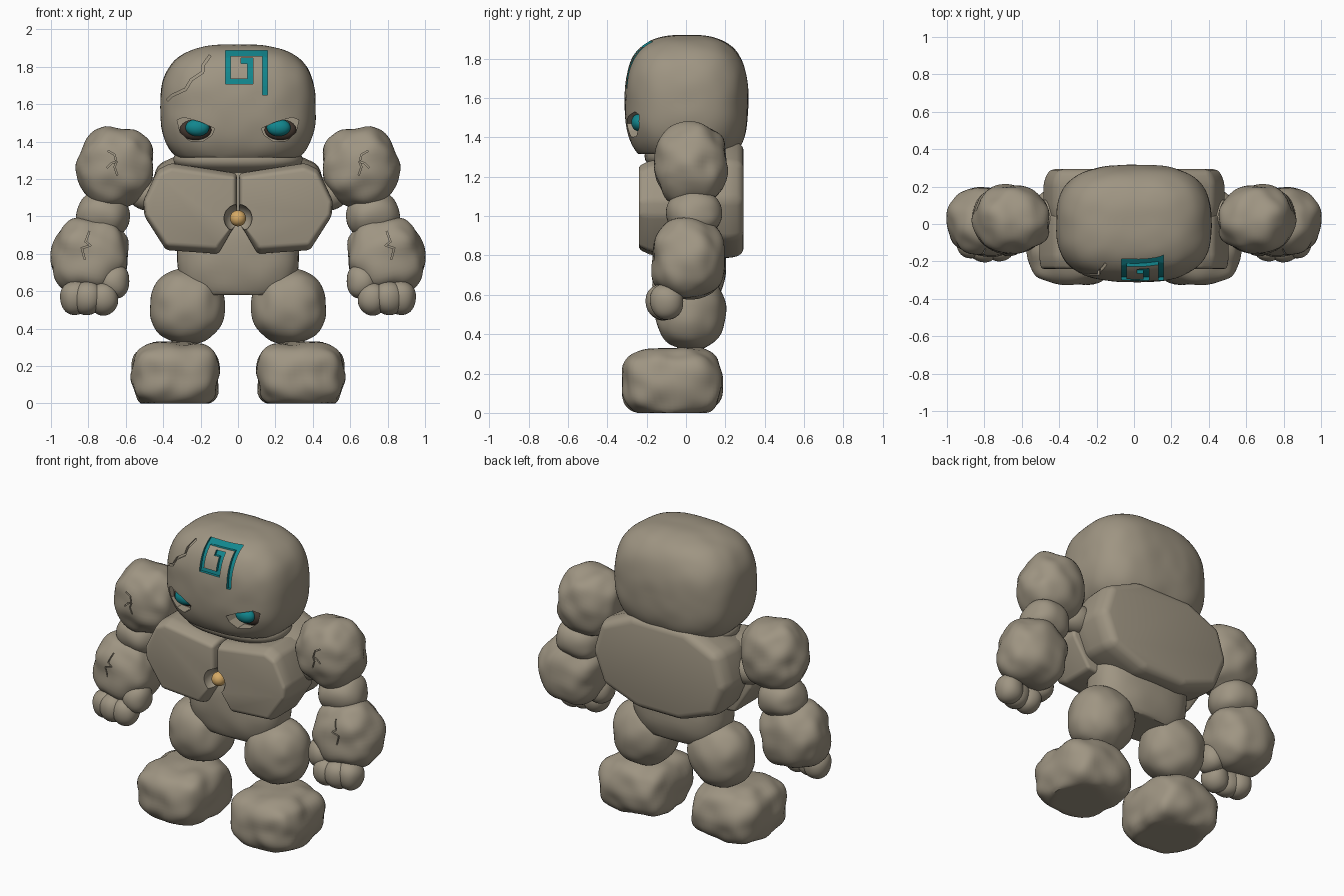
import bpy, bmesh, math
from mathutils import Vector, Matrix, noise
from mathutils.bvhtree import BVHTree

if "Cube" in bpy.data.objects:
    bpy.data.objects.remove(bpy.data.objects["Cube"])


def material(name, col):
    m = bpy.data.materials.new(name)
    m.diffuse_color = (*col, 1)
    m.use_nodes = True
    m.node_tree.nodes["Principled BSDF"].inputs["Base Color"].default_value = m.diffuse_color
    return m


STONE = material("stone", (0.345, 0.30, 0.225))
TEAL = material("teal", (0.006, 0.24, 0.27))
DARK = material("dark_brown", (0.06, 0.04, 0.03))
GOLD = material("gold", (0.67, 0.40, 0.13))


def finish(bm, name, mat):
    bmesh.ops.recalc_face_normals(bm, faces=bm.faces)
    me = bpy.data.meshes.new(name)
    bm.to_mesh(me)
    bm.free()
    me.materials.append(mat)
    ob = bpy.data.objects.new(name, me)
    bpy.context.collection.objects.link(ob)
    return ob


def activate(ob):
    bpy.ops.object.select_all(action='DESELECT')
    ob.select_set(True)
    bpy.context.view_layer.objects.active = ob


def smooth(ob, angle=35):
    activate(ob)
    bpy.ops.object.shade_smooth_by_angle(angle=math.radians(angle))


def mirror(ob):
    ob.modifiers.new("mirror", 'MIRROR').use_axis = (True, False, False)


def rock(name, c, half, p=2.3, rough=0.01, tilt=0, floor=None, mat=STONE, cuts=15, both=False):
    """Rounded boulder: a cube blown up to a superellipsoid with soft lumps."""
    bm = bmesh.new()
    bmesh.ops.create_cube(bm, size=2)
    bmesh.ops.subdivide_edges(bm, edges=bm.edges[:], cuts=cuts, use_grid_fill=True)
    rot = Matrix.Rotation(math.radians(tilt), 3, 'Y')
    for v in bm.verts:
        d = v.co / sum(abs(k) ** p for k in v.co) ** (1 / p)
        q = Vector(d[i] * half[i] for i in range(3))
        q += q.normalized() * rough * noise.noise(q * 9 + Vector(c) * 7)
        v.co = rot @ q + Vector(c)
        if floor is not None:
            v.co.z = max(v.co.z, floor)
    ob = finish(bm, name, mat)
    smooth(ob)
    if both:
        mirror(ob)
    return ob


def loft(name, outline, rings, centre, mat=STONE, bevel=0.0):
    """Front-view outline stacked along y; each ring is (y, x scale, z scale)."""
    bm = bmesh.new()
    cx, cz = centre
    loops = [[bm.verts.new((cx + (x - cx) * sx, y, cz + (z - cz) * sz)) for x, z in outline]
             for y, sx, sz in rings]
    n = len(outline)
    for a, b in zip(loops, loops[1:]):
        for i in range(n):
            bm.faces.new((a[i], a[(i + 1) % n], b[(i + 1) % n], b[i]))
    bm.faces.new(loops[0])
    bm.faces.new(loops[-1])
    if bevel:
        bmesh.ops.bevel(bm, geom=bm.edges[:], offset=bevel, segments=3, profile=0.5,
                        affect='EDGES', clamp_overlap=True)
    return finish(bm, name, mat)


def carve(ob, cutter):
    activate(ob)
    m = ob.modifiers.new("carve", 'BOOLEAN')
    m.object, m.operation, m.solver = cutter, 'DIFFERENCE', 'EXACT'
    m.material_mode = 'TRANSFER'
    bpy.ops.object.modifier_apply(modifier=m.name)
    bpy.data.objects.remove(cutter)


def groove(ob, path, width, depth, mat=STONE):
    """Carve a channel along a front-view path, its floor following the surface."""
    src = bmesh.new()
    src.from_mesh(ob.data)
    tree = BVHTree.FromBMesh(src)
    src.free()
    pts = [Vector(p) for p in path]
    dirs = [(b - a).normalized() for a, b in zip(pts, pts[1:])]
    samples = []
    for i, a in enumerate(pts):
        d0, d1 = dirs[max(i - 1, 0)], dirs[min(i, len(dirs) - 1)]
        t = (d0 + d1).normalized()
        samples.append((a, Vector((-t.y, t.x)) / max(t.dot(d1), 0.5)))
        if i < len(dirs):
            n = max(1, int((pts[i + 1] - a).length / 0.025))
            samples += [(a.lerp(pts[i + 1], k / n), Vector((-d1.y, d1.x))) for k in range(1, n)]
    bm = bmesh.new()
    rows = []
    for c, nrm in samples:
        row = []
        for s in (-1, 1):
            q = c + nrm * s * width / 2
            hit = tree.ray_cast(Vector((q.x, -2, q.y)), Vector((0, 1, 0)))[0]
            y = hit.y if hit else -0.1
            row += [bm.verts.new((q.x, y - 0.06, q.y)), bm.verts.new((q.x, y + depth, q.y))]
        rows.append([row[0], row[1], row[3], row[2]])
    for a, b in zip(rows, rows[1:]):
        for i in range(4):
            j = (i + 1) % 4
            bm.faces.new((a[i], a[j], b[j], b[i]))
    bm.faces.new(rows[0])
    bm.faces.new(rows[-1])
    bmesh.ops.triangulate(bm, faces=bm.faces[:])
    carve(ob, finish(bm, "groove_cutter", mat))


# head with eye sockets, forehead spiral and crack
head = rock("head", (0, 0.003, 1.58), (0.415, 0.313, 0.34), 2.8, 0.004, floor=1.315, cuts=31)
socket = [(.125, 1.47), (.14, 1.435), (.19, 1.40), (.26, 1.405), (.31, 1.45),
          (.325, 1.515), (.29, 1.53), (.2, 1.505)]
for s in (-1, 1):
    carve(head, loft("socket_cutter", [(s * x, z) for x, z in socket],
                     [(-0.45, 1, 1), (-0.205, 1, 1)], (0, 1.47)))
groove(head, [(.144, 1.648), (.144, 1.873), (-.053, 1.873), (-.053, 1.722), (.065, 1.722),
              (.065, 1.832), (.015, 1.832), (.015, 1.785)][:7], 0.028, 0.018, TEAL)
groove(head, [(-.378, 1.62), (-.355, 1.645), (-.28, 1.68), (-.25, 1.73), (-.19, 1.77),
              (-.185, 1.81), (-.15, 1.86)], 0.013, 0.025)
smooth(head)
rock("jaw", (0, 0, 1.305), (0.345, 0.21, 0.08), 2.4, 0)

# eyes
rock("eye_socket_ring", (0.227, -0.205, 1.463), (0.085, 0.035, 0.055), 2, 0, mat=DARK, cuts=7, both=True)
rock("eye", (0.217, -0.235, 1.475), (0.064, 0.043, 0.046), 2, 0, mat=TEAL, cuts=9, both=True)

# chest plates with a round seat for the gem
pec = loft("chest_plate",
           [(.006, 1.23), (.36, 1.285), (.43, 1.25), (.508, 1.08), (.50, 1.0), (.385, .82),
            (.105, .80), (.03, .93), (.006, .96)],
           [(0.05, 1, 1), (-0.18, 1, 1), (-0.24, 0.965, 0.88)], (0.26, 1.05), bevel=0.018)
carve(pec, rock("seat_cutter", (0, -0.235, 0.99), (0.075, 0.09, 0.075), 2, 0))
smooth(pec)
mirror(pec)
rock("chest_gem", (0, -0.195, 0.99), (0.043, 0.043, 0.043), 2, 0, mat=GOLD, cuts=9)

# back slab
half = [(.2, 1.385), (.43, 1.28), (.49, 1.08), (.41, .88), (.16, .785)]
back = loft("back_slab", half + [(-x, z) for x, z in reversed(half)],
            [(-0.12, 0.9, 0.8), (0.08, 1, 0.95), (0.23, 1, 1), (0.293, 0.93, 0.92)],
            (0, 1.08), bevel=0.03)
smooth(back)

# belly and legs
rock("belly", (0, 0.025, 0.80), (0.325, 0.18, 0.28), 2.6, 0.006, floor=0.58)
rock("thigh", (0.272, 0.02, 0.52), (0.2, 0.182, 0.202), 2.15, 0.012, both=True)
rock("foot", (0.333, -0.07, 0.155), (0.233, 0.252, 0.17), 3.4, 0.022, floor=0, both=True)

# arms
rock("shoulder_joint", (0.47, 0.04, 1.12), (0.12, 0.09, 0.09), 2, 0, both=True)
upper = rock("upper_arm", (0.655, 0.022, 1.262), (0.205, 0.18, 0.215), 2.3, 0.022, tilt=-12)
groove(upper, [(.695, 1.35), (.66, 1.33), (.65, 1.29), (.66, 1.265), (.645, 1.22)], 0.007, 0.012)
groove(upper, [(.652, 1.292), (.675, 1.285), (.70, 1.26)], 0.007, 0.012)
rock("elbow", (0.72, 0.04, 1.01), (0.142, 0.14, 0.12), 2.3, 0.01, tilt=-8, both=True)
fore = rock("forearm", (0.79, 0.01, 0.785), (0.208, 0.182, 0.21), 2.3, 0.022, tilt=-10)
groove(fore, [(.795, .92), (.815, .865), (.79, .845), (.835, .83), (.82, .77)], 0.007, 0.012)
for part in (upper, fore):
    smooth(part)
    mirror(part)

# fingers
for i, (x, y, z, r) in enumerate([(.66, -.08, .65, .087), (.72, -.115, .555, .083),
                                  (.805, -.12, .56, .085), (.868, -.10, .565, .085)]):
    rock("thumb" if i == 0 else f"finger_{i}", (x, y, z), (r * 0.95, r, r * 1.05), 2.15, 0.008,
         cuts=9, both=True)
